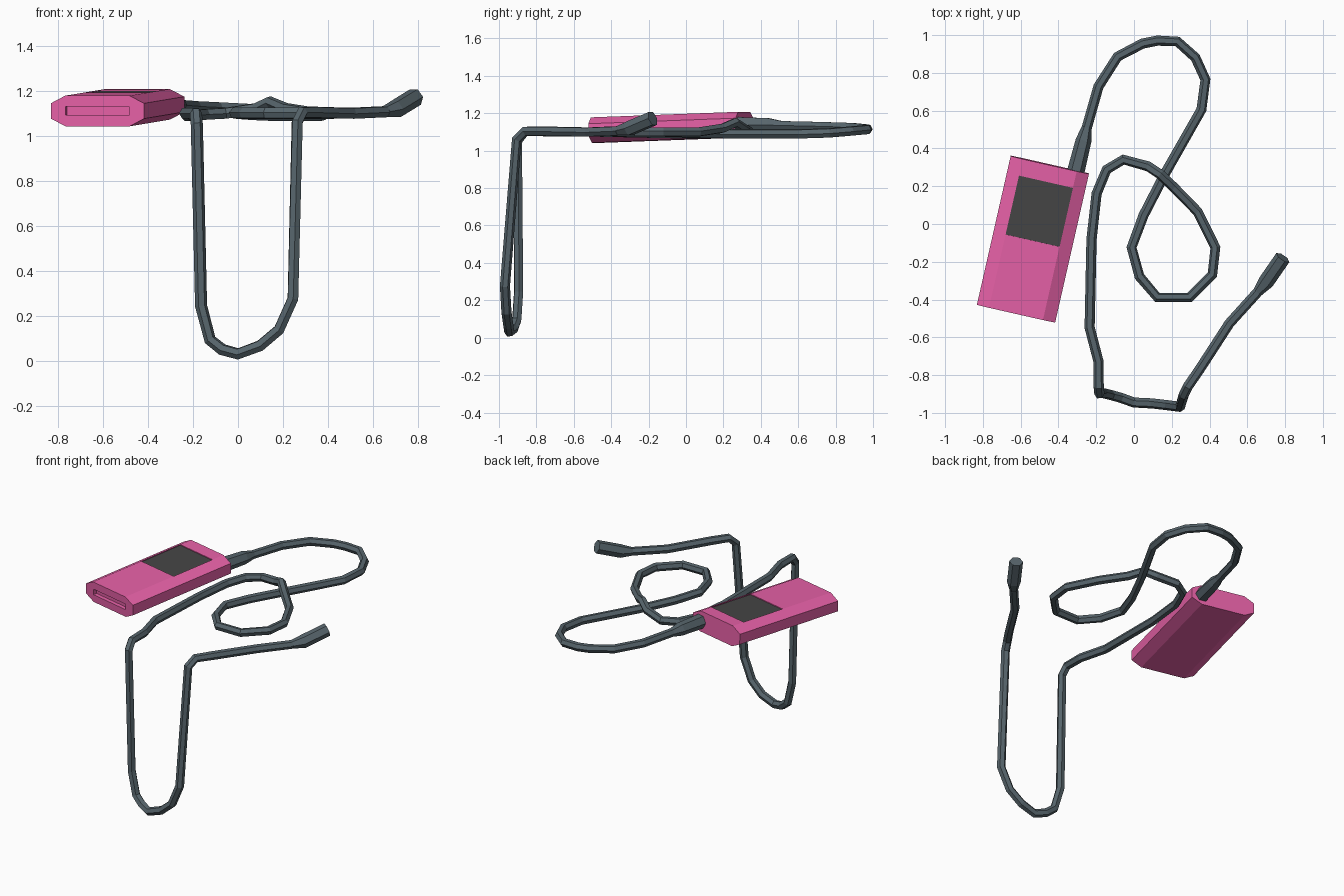
import bpy, bmesh
from math import radians
from mathutils import Matrix

if "Cube" in bpy.data.objects:
    bpy.data.objects.remove(bpy.data.objects["Cube"])


def material(name, rgb):
    m = bpy.data.materials.new(name)
    m.diffuse_color = (*rgb, 1)
    m.use_nodes = True
    m.node_tree.nodes["Principled BSDF"].inputs["Base Color"].default_value = m.diffuse_color
    return m


PINK = material("pink_shell", (0.80, 0.12, 0.39))
DARK = material("dark_glass", (0.06, 0.06, 0.06))
GREY = material("cable_grey", (0.095, 0.13, 0.15))

# Pose shared by all player parts: turned in plan, rear end slightly raised
POSE = (Matrix.Translation((-0.535, -0.08, 1.125))
        @ Matrix.Rotation(radians(-12.8), 4, 'Z') @ Matrix.Rotation(radians(2.1), 4, 'X'))


def add_mesh(name, bm, mat):
    bmesh.ops.recalc_face_normals(bm, faces=bm.faces)
    me = bpy.data.meshes.new(name)
    bm.to_mesh(me)
    bm.free()
    me.materials.append(mat)
    ob = bpy.data.objects.new(name, me)
    ob.matrix_world = POSE
    bpy.context.collection.objects.link(ob)
    return ob


def box(name, centre, size, mat):
    bm = bmesh.new()
    bmesh.ops.create_cube(bm, size=1, matrix=Matrix.Translation(centre) @ Matrix.Diagonal((*size, 1)))
    return add_mesh(name, bm, mat)


def tube(name, points):
    """Six-sided flat-shaded tube through (x, y, z, radius) points."""
    cu = bpy.data.curves.new(name, 'CURVE')
    cu.dimensions = '3D'
    cu.bevel_depth = 1.0
    cu.bevel_resolution = 1
    cu.use_fill_caps = True
    sp = cu.splines.new('POLY')
    sp.points.add(len(points) - 1)
    for p, (x, y, z, r) in zip(sp.points, points):
        p.co = (x, y, z, 1)
        p.radius = r
    sp.use_smooth = False
    cu.materials.append(GREY)
    ob = bpy.data.objects.new(name, cu)
    bpy.context.collection.objects.link(ob)
    select(ob)
    bpy.ops.object.convert(target='MESH')
    return bpy.context.object


def select(ob):
    bpy.ops.object.select_all(action='DESELECT')
    ob.select_set(True)
    bpy.context.view_layer.objects.active = ob


# Player shell: octagonal profile extruded along its length
W, H, L, CX, CZ = 0.2125, 0.068, 0.404, 0.066, 0.034
profile = [(W, -H + CZ), (W, H - CZ), (W - CX, H), (-W + CX, H),
           (-W, H - CZ), (-W, -H + CZ), (-W + CX, -H), (W - CX, -H)]
bm = bmesh.new()
cap = bm.faces.new([bm.verts.new((x, -L, z)) for x, z in profile])
ext = bmesh.ops.extrude_face_region(bm, geom=[cap], use_keep_orig=True)
bmesh.ops.translate(bm, vec=(0, 2 * L, 0),
                    verts=[g for g in ext["geom"] if isinstance(g, bmesh.types.BMVert)])
shell = add_mesh("player_shell", bm, PINK)

# Recesses for the screen and for the slot in the front end
for centre, size in (((0, 0.154, H), (0.293, 0.32, 0.02)),
                     ((0, -L, 0), (0.29, 0.05, 0.038))):
    cutter = box("recess_cutter", centre, size, PINK)
    cutter.hide_render = True
    mod = shell.modifiers.new("recess", 'BOOLEAN')
    mod.operation = 'DIFFERENCE'
    mod.solver = 'EXACT'
    mod.object = cutter
    select(shell)
    bpy.ops.object.modifier_apply(modifier=mod.name)
    bpy.data.objects.remove(cutter)

# Screen lying in its recess
box("screen", (0, 0.154, H - 0.008), (0.293, 0.32, 0.006), DARK)

# Cable: back bend, flat loop with a crossing, run to the edge, hanging bight, run to the plug
R = 0.027
back_bend = [(-0.25, 0.51, 1.135), (-0.188, 0.728, 1.13), (-0.087, 0.886, 1.125),
             (0.045, 0.955, 1.118), (0.124, 0.971, 1.115), (0.23, 0.966, 1.113),
             (0.325, 0.881, 1.105), (0.378, 0.765, 1.095), (0.357, 0.606, 1.09)]
flat_loop = [(0.167, 0.272, 1.09), (0.05, 0.045, 1.095), (-0.013, -0.124, 1.10),
             (0.029, -0.278, 1.10), (0.124, -0.389, 1.10), (0.294, -0.389, 1.10),
             (0.415, -0.267, 1.10), (0.431, -0.124, 1.10), (0.336, 0.066, 1.10),
             (0.21, 0.195, 1.12), (0.14, 0.262, 1.15), (0.075, 0.305, 1.12)]
edge_run = [(-0.056, 0.341, 1.10), (-0.145, 0.288, 1.095), (-0.198, 0.161, 1.09),
            (-0.225, -0.082, 1.09), (-0.235, -0.548, 1.10), (-0.188, -0.728, 1.10),
            (-0.187, -0.86, 1.10)]
hanging = [(-0.183, -0.9, 1.05), (-0.164, -0.895, 0.244), (-0.124, -0.905, 0.093),
           (-0.07, -0.92, 0.05), (0.0, -0.945, 0.031), (0.098, -0.95, 0.067),
           (0.182, -0.96, 0.138), (0.244, -0.968, 0.276), (0.263, -0.905, 1.06)]
plug_run = [(0.285, -0.86, 1.105), (0.347, -0.77, 1.105), (0.505, -0.526, 1.10),
            (0.655, -0.36, 1.107)]
tube("cable", [(*p, R) for p in back_bend + flat_loop + edge_run + hanging + plug_run])

# Plugs at both cable ends
tube("player_plug", [(-0.315, 0.25, 1.14, 0.047), (-0.267, 0.442, 1.137, 0.042),
                     (-0.25, 0.51, 1.135, R)])
tube("end_plug", [(0.655, -0.36, 1.107, R), (0.70, -0.305, 1.118, 0.042),
                  (0.788, -0.178, 1.172, 0.042)])
